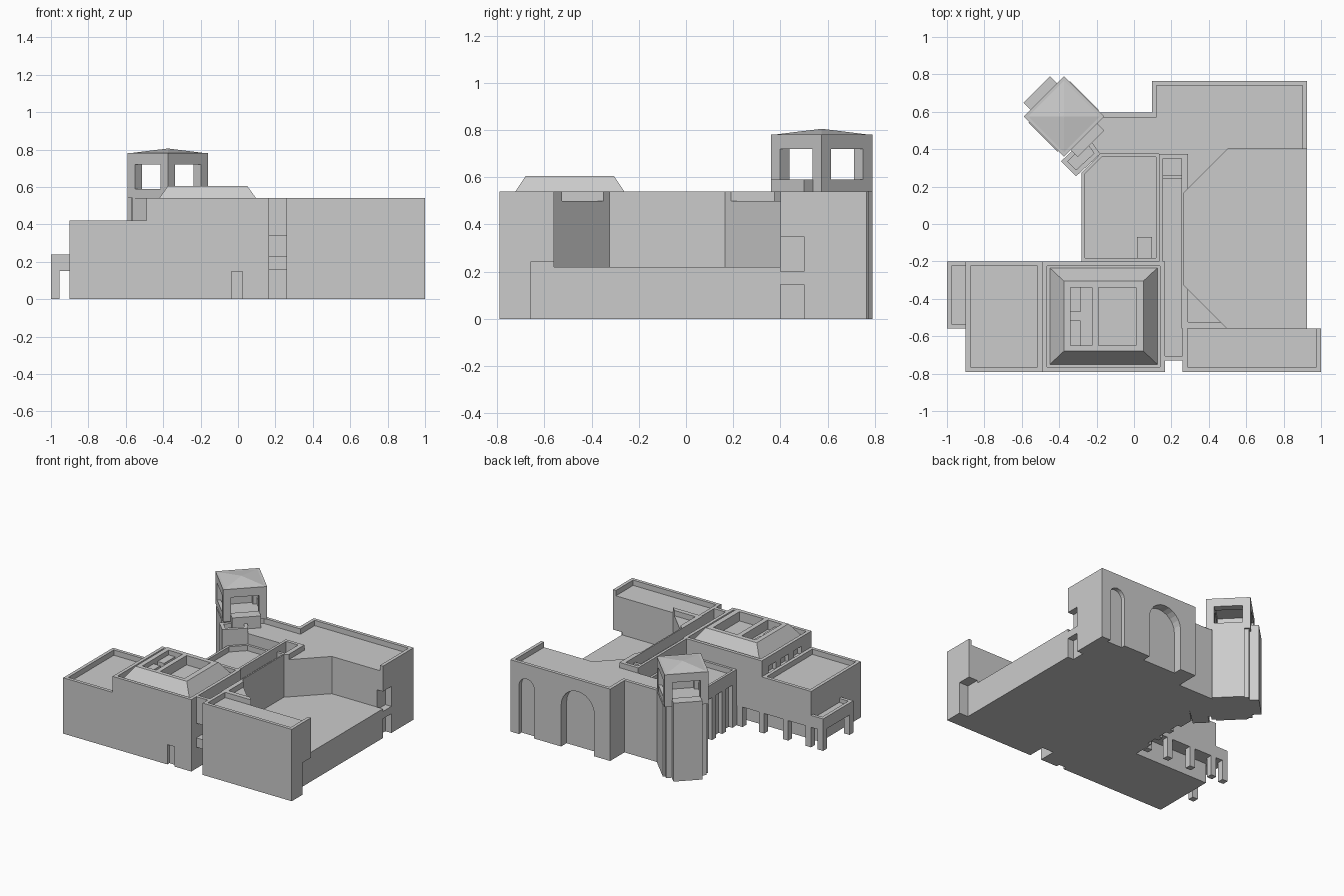
import bpy, bmesh, math
from mathutils import Vector

cube = bpy.data.objects.get("Cube")
if cube:
    bpy.data.objects.remove(cube, do_unlink=True)

stone = bpy.data.materials.new("pale grey stone")
stone.use_nodes = True
GREY = (0.6, 0.6, 0.6, 1)
stone.diffuse_color = GREY
stone.node_tree.nodes["Principled BSDF"].inputs["Base Color"].default_value = GREY

ROOF, TOP, LOW_ROOF, LOW_TOP, COURT, RIM = 0.5, 0.54, 0.38, 0.42, 0.22, 0.025


def finish(name, bm):
    bmesh.ops.recalc_face_normals(bm, faces=bm.faces)
    mesh = bpy.data.meshes.new(name)
    bm.to_mesh(mesh)
    bm.free()
    mesh.materials.append(stone)
    ob = bpy.data.objects.new(name, mesh)
    bpy.context.collection.objects.link(ob)
    return ob


def loft(bm, lower, upper):
    a = [bm.verts.new(p) for p in lower]
    b = [bm.verts.new(p) for p in upper]
    bm.faces.new(a)
    bm.faces.new(b)
    for i in range(len(a)):
        j = (i + 1) % len(a)
        bm.faces.new((a[i], a[j], b[j], b[i]))


def prism(name, pts, z0, z1):
    bm = bmesh.new()
    loft(bm, [(x, y, z0) for x, y in pts], [(x, y, z1) for x, y in pts])
    return finish(name, bm)


def rect(x0, x1, y0, y1):
    return [(x0, y0), (x1, y0), (x1, y1), (x0, y1)]


def box(name, x0, x1, y0, y1, z0, z1):
    return prism(name, rect(x0, x1, y0, y1), z0, z1)


def parapet(name, pts, z0, z1, closed=True, t=RIM):
    """Mitred wall lying to the left of the path."""
    p = [Vector(q) for q in pts]
    n = len(p)

    def normal(i):
        d = (p[(i + 1) % n] - p[i]).normalized()
        return Vector((-d.y, d.x))

    inner = []
    for i in range(n):
        a, b = normal((i - 1) % n), normal(i)
        if not closed and i == 0:
            a = b
        if not closed and i == n - 1:
            b = a
        inner.append(p[i] + (a + b) * t / (1 + a.dot(b)))
    bm = bmesh.new()
    for i in range(n if closed else n - 1):
        j = (i + 1) % n
        quad = (p[i], p[j], inner[j], inner[i])
        loft(bm, [(*q, z0) for q in quad], [(*q, z1) for q in quad])
    return finish(name, bm)


def cut(target, *cutters):
    bpy.context.view_layer.objects.active = target
    for c in cutters:
        c.hide_render = True
        mod = target.modifiers.new("cut", 'BOOLEAN')
        mod.operation, mod.solver, mod.object = 'DIFFERENCE', 'EXACT', c
        bpy.ops.object.modifier_apply(modifier=mod.name)
        bpy.data.objects.remove(c, do_unlink=True)


def arch(cx, width, top, y0, y1):
    r = width / 2
    pts = [(cx - r, -0.02), (cx + r, -0.02)]
    pts += [(cx + r * math.cos(a), top - r + r * math.sin(a))
            for a in (math.pi * k / 12 for k in range(13))]
    bm = bmesh.new()
    loft(bm, [(x, y0, z) for x, z in pts], [(x, y1, z) for x, z in pts])
    return finish("arch_cutter", bm)


# Front range: ground floor set back behind an arcade
ARC = 0.15
ground = prism("front_ground_floor", [(-0.9, -0.79), (0.165, -0.79), (0.165, -0.2),
                                      (-0.28, -0.2), (-0.28, -0.31), (-0.9, -0.31)], 0, ARC)
cut(ground, box("cutter", -0.035, 0.025, -0.8, -0.765, -0.02, 0.149))
box("west_wing", -0.9, -0.49, -0.79, -0.2, ARC, LOW_ROOF)
parapet("west_wing_parapet", rect(-0.9, -0.49, -0.79, -0.2), LOW_ROOF, LOW_TOP)
hall = box("front_hall", -0.49, 0.165, -0.79, -0.2, ARC, ROOF)
cut(hall, *[box("cutter", -0.5, -0.46, y, y + 0.09, 0.41, 0.47) for y in (-0.67, -0.52, -0.37)])
parapet("front_hall_parapet", rect(-0.49, 0.165, -0.79, -0.2), ROOF, TOP)
for i, x in enumerate((-0.9, -0.71, -0.51, -0.33)):
    box(f"arcade_pillar_{i}", x, x + 0.045, -0.245, -0.2, 0, ARC)

# West porch
box("porch_roof", -1, -0.9, -0.56, -0.2, ARC, 0.21)
parapet("porch_parapet", [(-0.9, -0.2), (-1, -0.2), (-1, -0.56), (-0.9, -0.56)], 0.21, 0.24, False)
for i, y in enumerate((-0.56, -0.245)):
    box(f"porch_pillar_{i}", -1, -0.955, y, y + 0.045, 0, ARC)

# Sloped skylight with sunken panels
bm = bmesh.new()
loft(bm, [(x, y, ROOF) for x, y in rect(-0.45, 0.125, -0.75, -0.235)],
     [(x, y, 0.605) for x, y in rect(-0.375, 0.05, -0.68, -0.305)])
skylight = finish("skylight", bm)
cut(skylight, box("cutter", -0.19, 0.01, -0.65, -0.34, 0.535, 0.7),
    box("cutter", -0.34, -0.225, -0.65, -0.34, 0.535, 0.7))
for i, (y0, y1) in enumerate(((-0.65, -0.515), (-0.47, -0.34))):
    box(f"skylight_ledge_{i}", -0.34, -0.285, y0, y1, 0.535, 0.57)

# Low middle range
mid = [(-0.28, -0.2), (0.135, -0.2), (0.135, 0.375), (-0.18, 0.375), (-0.28, 0.275)]
middle = prism("middle_range", mid, 0, LOW_ROOF)
cut(middle, *[box("cutter", -0.3, -0.25, y, y + 0.075, -0.02, 0.32) for y in (-0.15, -0.03, 0.09)])
parapet("middle_parapet", mid, LOW_ROOF, LOW_TOP, t=0.018)
box("roof_hatch", 0.015, 0.095, -0.185, -0.07, LOW_ROOF, 0.4)

# Long corridor with a sunken roof
FLOOR = 0.46
corridor = prism("corridor", [(0.165, -0.73), (0.26, -0.73), (0.265, -0.56), (0.265, 0.375),
                              (0.135, 0.375), (0.135, -0.2), (0.165, -0.2)], 0, FLOOR)
cut(corridor, *[box("cutter", 0.15, 0.28, -0.75, -0.66, a, b) for a, b in ((-0.02, 0.16), (0.23, 0.34))])
box("corridor_front_rim", 0.165, 0.26, -0.73, -0.705, FLOOR, TOP)
box("corridor_west_rim", 0.135, 0.155, -0.2, 0.375, FLOOR, TOP)
box("corridor_east_rim", 0.255, 0.265, -0.56, 0.375, FLOOR, TOP)
box("corridor_back_rim", 0.155, 0.255, 0.35, 0.375, FLOOR, TOP)
box("corridor_cross_beam", 0.155, 0.255, 0.24, 0.262, FLOOR, ROOF)

# East front block with an overhanging corner
east = box("east_block", 0.26, 1, -0.79, -0.56, 0, ROOF)
cut(east, box("cutter", 0.925, 1.1, -0.66, -0.5, -0.1, 0.24))
parapet("east_parapet", [(0.26, -0.56), (0.26, -0.79), (1, -0.79), (1, -0.56)], ROOF, TOP, False)

# Raised courtyard with cut-off corners
box("courtyard", 0.265, 0.925, -0.56, 0.4, 0, COURT)
prism("court_corner", [(0.265, -0.56), (0.5, -0.56), (0.265, -0.325)], COURT, ROOF)
prism("court_corner_west_parapet", [(0.265, -0.56), (0.29, -0.56), (0.29, -0.35), (0.265, -0.325)],
      ROOF, TOP)
prism("court_corner_south_parapet", [(0.29, -0.56), (0.5, -0.56), (0.465, -0.525), (0.29, -0.525)],
      ROOF, TOP)
prism("back_court_corner", [(0.265, 0.165), (0.5, 0.4), (0.265, 0.4)], COURT, ROOF)
prism("back_corner_parapet", [(0.265, 0.165), (0.29, 0.19), (0.29, 0.375), (0.265, 0.375)], ROOF, TOP)

# Back block with two blind arches and corner openings
back = prism("back_block", [(-0.18, 0.375), (0.265, 0.375), (0.265, 0.4), (0.925, 0.4), (0.925, 0.765),
                            (0.095, 0.765), (0.095, 0.595), (-0.28, 0.595), (-0.28, 0.375)], 0, ROOF)
cut(back, arch(0.365, 0.275, 0.45, 0.7, 0.8), arch(0.79, 0.125, 0.43, 0.735, 0.8),
    box("cutter", 0.875, 1, 0.35, 0.5, -0.05, 0.145), box("cutter", 0.875, 1, 0.35, 0.5, 0.2, 0.35))
parapet("back_parapet", [(0.925, 0.4), (0.925, 0.765), (0.095, 0.765), (0.095, 0.595), (-0.25, 0.595)],
        ROOF, TOP, False)

# Link between the middle range and the tower
link = [(-0.39, 0.335), (-0.31, 0.255), (-0.18, 0.375), (-0.25, 0.47)]
prism("tower_link", link, 0, ROOF)
parapet("tower_link_parapet", link, ROOF, TOP)

# Tower, turned 45 degrees
CX, CY, S = -0.375, 0.575, math.sqrt(0.5)


def turned(u0, u1, v0, v1):
    return [(CX + (u + v) * S, CY + (v - u) * S) for u, v in rect(u0, u1, v0, v1)]


def tower_box(name, u0, u1, v0, v1, z0, z1):
    return prism(name, turned(u0, u1, v0, v1), z0, z1)


H = 0.152
tower_box("tower_shaft", -0.14, 0.14, -0.14, 0.14, 0, TOP)
for s, side in ((-1, "outer"), (1, "inner")):
    a, b = sorted((s * 0.13, s * 0.205))
    tower_box(f"tower_{side}_buttress", a, b, -0.1, 0.1, 0, 0.59)
    a, b = sorted((s * 0.13, s * 0.157))
    tower_box(f"tower_{side}_pilaster", -0.11, 0.11, a, b, 0, TOP)
    for t in (-1, 1):
        c, d = sorted((s * 0.097, s * H))
        e, f = sorted((t * 0.097, t * H))
        tower_box(f"tower_{side}_post", c, d, e, f, TOP, 0.72)
parapet("tower_balustrade", turned(-0.15, 0.15, -0.15, 0.15), TOP, 0.59)
parapet("tower_lintel", turned(-H, H, -H, H), 0.72, 0.77, t=0.055)
tower_box("tower_roof_slab", -H, H, -H, H, 0.765, 0.782)
bm = bmesh.new()
loft(bm, [(x, y, 0.782) for x, y in turned(-0.135, 0.135, -0.135, 0.135)],
     [(x, y, 0.805) for x, y in turned(-0.004, 0.004, -0.004, 0.004)])
finish("tower_roof", bm)
